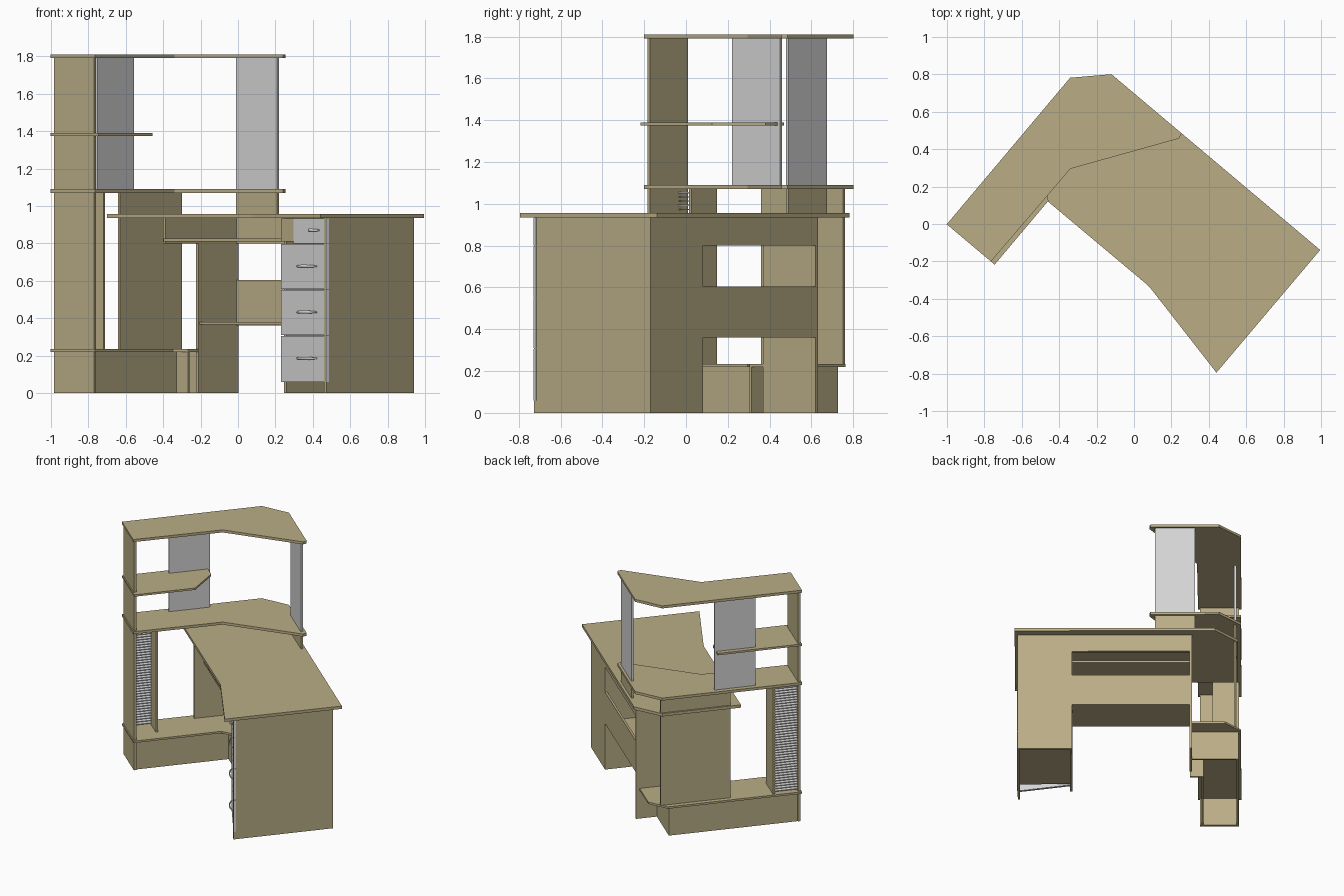
import bpy, bmesh, math
from mathutils import Matrix, Vector

cube = bpy.data.objects.get("Cube")
if cube:
    bpy.data.objects.remove(cube, do_unlink=True)


def material(name, rgb):
    m = bpy.data.materials.new(name)
    m.use_nodes = True
    m.diffuse_color = (*rgb, 1)
    m.node_tree.nodes["Principled BSDF"].inputs["Base Color"].default_value = (*rgb, 1)
    return m


WOOD = material("tan wood", (0.49, 0.42, 0.24))
GREY = material("light grey", (0.66, 0.66, 0.66))
WHITE = material("white rack", (0.85, 0.85, 0.85))

# The desk is laid out square, then the whole plan is turned
TURN = Matrix.Rotation(math.radians(-40.1), 4, 'Z')


def add_object(name, bm, mat):
    bmesh.ops.recalc_face_normals(bm, faces=bm.faces)
    bm.transform(TURN)
    mesh = bpy.data.meshes.new(name)
    bm.to_mesh(mesh)
    bm.free()
    mesh.materials.append(mat)
    ob = bpy.data.objects.new(name, mesh)
    bpy.context.collection.objects.link(ob)
    return ob


def slab(name, outline, z0, z1, mat=WOOD):
    """Board with a plan outline, extruded upwards."""
    bm = bmesh.new()
    face = bm.faces.new([bm.verts.new((x, y, z0)) for x, y in outline])
    ext = bmesh.ops.extrude_face_region(bm, geom=[face])
    top = [v for v in ext["geom"] if isinstance(v, bmesh.types.BMVert)]
    bmesh.ops.translate(bm, verts=top, vec=(0, 0, z1 - z0))
    return add_object(name, bm, mat)


def board(name, x0, x1, y0, y1, z0, z1, mat=WOOD):
    return slab(name, [(x0, y0), (x1, y0), (x1, y1), (x0, y1)], z0, z1, mat)


# Horizontal tops and shelves
desk = [(.851, .535), (.849, -.324), (.29, -.206), (.26, -.203),
        (-.742, -.205), (-.742, .37), (-.58, .535)]
slab("desktop", desk, .935, .957)

hutch = [(-.765, -.646), (-.456, -.646), (-.45, .007), (-.11, .505),
         (-.118, .535), (-.608, .535), (-.765, .378)]
slab("hutch_lower_shelf", hutch, 1.07, 1.09)
slab("hutch_top", hutch, 1.79, 1.81)

slab("hutch_middle_shelf", [(-.765, -.646), (-.43, -.646), (-.43, -.2),
                            (-.625, -.03), (-.765, -.03)], 1.375, 1.39)
slab("bottom_shelf", [(-.765, -.646), (-.456, -.646), (-.456, 0), (-.4, .06),
                      (-.4, .45), (-.65, .45), (-.765, .335)], .22, .235)

# Tall end panel of the shelf wing, cut where the shelves pass through
for part, z0, z1 in (("base", 0, .22), ("lower", .235, 1.07),
                     ("middle", 1.09, 1.375), ("upper", 1.39, 1.79)):
    board("shelf_end_panel_" + part, -.75, -.47, -.638, -.62, z0, z1)

# Plinth under the bottom shelf
board("plinth_outer", -.745, -.73, -.62, .324, 0, .22)
board("plinth_inner", -.495, -.48, -.62, .06, 0, .22)
board("plinth_back", -.745, -.4, .309, .324, 0, .22)
board("plinth_front", -.495, -.4, .058, .073, 0, .22)

# Upright panels of the corner and hutch
board("corner_panel_lower", -.73, -.713, -.131, .38, .235, .935)
board("corner_panel_upper", -.73, -.713, -.131, .38, .957, 1.07)
board("hutch_riser", -.436, -.149, .5, .516, .957, 1.07)
board("hutch_left_back", -.73, -.715, -.316, -.014, 1.09, 1.79, GREY)
board("hutch_right_back", -.436, -.149, .5, .516, 1.09, 1.79, GREY)

# Disc rack
board("rack_divider", -.75, -.56, -.453, -.437, .235, 1.07)
for i in range(41):
    z = .25 + i * .02
    board("rack_rib", -.745, -.68, -.62, -.453, z, z + .006, WHITE)

# Desk carcass
board("desk_end_panel", .813, .83, -.252, .476, 0, .935)
board("drawer_side_panel", .44, .457, -.14, .46, 0, .935)
board("kneehole_side_panel", -.415, -.398, .145, .476, 0, .8)
board("tray_side_panel", -.415, -.398, -.13, .476, .8, .935)
board("back_panel", .44, .813, .46, .476, 0, .935)
board("back_middle_rail", -.398, .44, .46, .476, .36, .605)
board("back_top_rail", -.398, .44, .46, .476, .8, .935)
board("kneehole_shelf", -.398, .44, .155, .46, .365, .38)
board("keyboard_tray", -.398, .44, -.145, .3, .81, .825)

# Drawer fronts follow the slanted desk edge
START, END = Vector((.44, -.165)), Vector((.83, -.254))
ALONG = (END - START).normalized()
OUT = Vector((ALONG.y, -ALONG.x))
INSET = OUT * -.018


def front(name, t0, t1, z0, z1, mat=GREY):
    a, b = START.lerp(END, t0), START.lerp(END, t1)
    slab(name, [a, b, b + INSET, a + INSET], z0, z1, mat)


def handle(center_t, half_width, z):
    """Thin bowed pull, thickest in the middle."""
    c = START.lerp(END, center_t)
    bm = bmesh.new()
    rings, sides = 9, 6
    loops = []
    for i in range(rings):
        s = i / (rings - 1) * 2 - 1
        bow = 1 - s * s
        r = .004 + .006 * bow
        mid = c + ALONG * (s * half_width) + OUT * (.022 * bow)
        loop = []
        for k in range(sides):
            w = math.tau * k / sides
            pt = mid + OUT * (r * .5 * math.cos(w))
            loop.append(bm.verts.new((pt.x, pt.y, z + r * math.sin(w))))
        loops.append(loop)
    for a, b in zip(loops, loops[1:]):
        for k in range(sides):
            n = (k + 1) % sides
            bm.faces.new([a[k], a[n], b[n], b[k]])
    bm.faces.new(loops[0])
    bm.faces.new(loops[-1])
    ob = add_object("drawer_handle", bm, GREY)
    for f in ob.data.polygons:
        f.use_smooth = len(f.vertices) == 4


GAP = .004
for z0, z1 in ((.06, .31), (.31, .555), (.555, .8)):
    front("drawer_front", 0, 1, z0, z1 - GAP)
    handle(.57, .09, (z0 + z1) / 2)
front("top_drawer_front", .28, 1, .8, .932)
handle(.73, .05, .87)
front("tray_filler", 0, .28, .825, .932, WOOD)
front("tray_end_cap", 0, .28, .81, .825, WOOD)
board("drawer_cabinet_bottom", .457, .813, -.14, .46, .06, .075)
